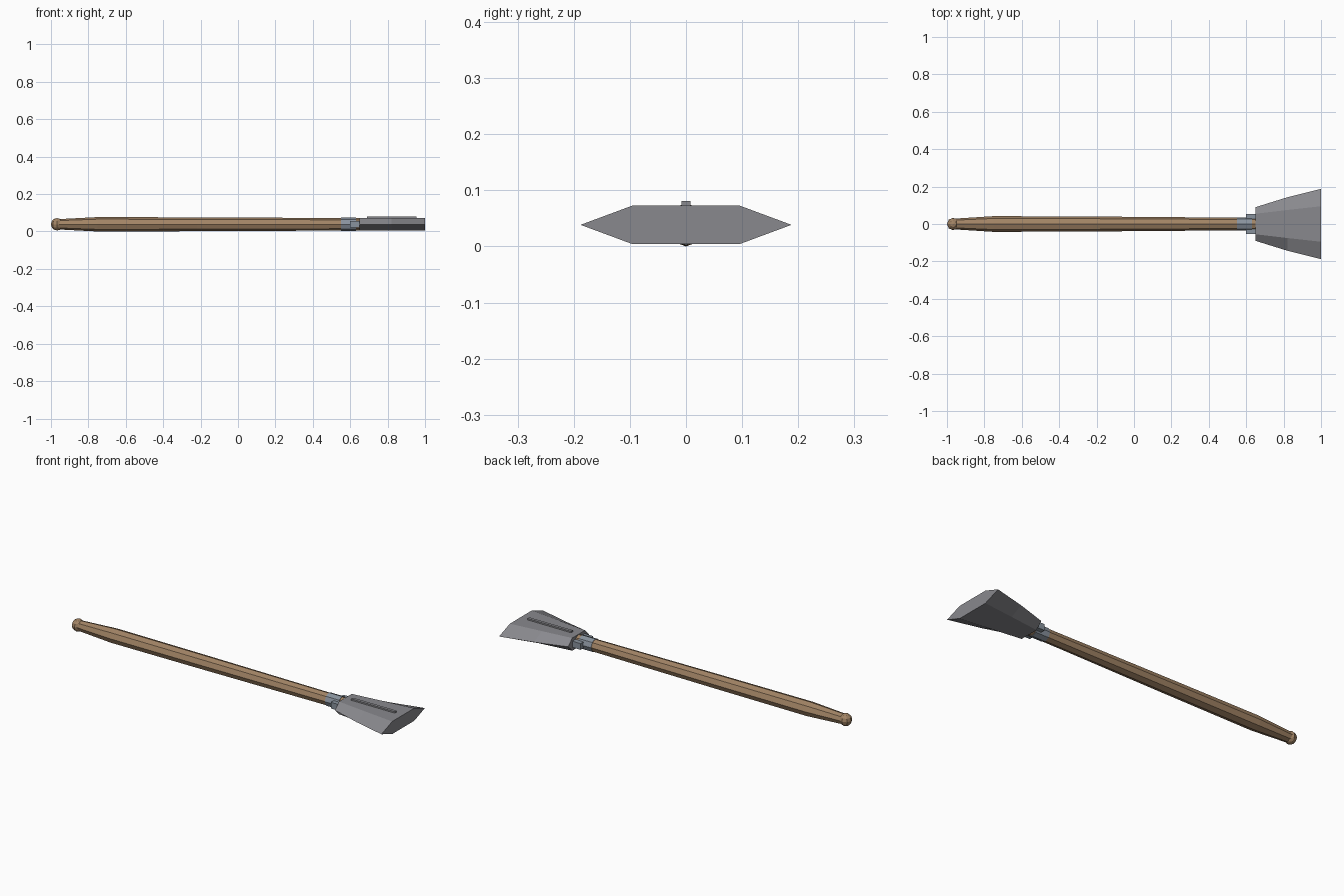
import bpy, bmesh, math

if "Cube" in bpy.data.objects:
    bpy.data.objects.remove(bpy.data.objects["Cube"])

ZC = 0.0385  # height of the tool's axis


def material(name, rgb):
    m = bpy.data.materials.new(name)
    m.diffuse_color = (*rgb, 1)
    m.use_nodes = True
    m.node_tree.nodes["Principled BSDF"].inputs["Base Color"].default_value = m.diffuse_color
    return m


wood = material("wood", (0.36, 0.23, 0.13))
steel = material("steel", (0.25, 0.25, 0.27))
collar_steel = material("collar_steel", (0.25, 0.29, 0.34))


def loft(name, sections, mat):
    """Skin a list of (x, [(y, z), ...]) cross-sections along x, capped at both ends."""
    bm = bmesh.new()
    rings = [[bm.verts.new((x, y, z + ZC)) for y, z in pts] for x, pts in sections]
    n = len(rings[0])
    for a, b in zip(rings, rings[1:]):
        for i in range(n):
            j = (i + 1) % n
            bm.faces.new((a[i], a[j], b[j], b[i]))
    bm.faces.new(rings[0])
    bm.faces.new(rings[-1])
    bmesh.ops.recalc_face_normals(bm, faces=bm.faces)
    me = bpy.data.meshes.new(name)
    bm.to_mesh(me)
    bm.free()
    me.materials.append(mat)
    ob = bpy.data.objects.new(name, me)
    bpy.context.collection.objects.link(ob)
    return ob


def octagon(ry, rz):
    return [(ry * math.cos(i * math.pi / 4), rz * math.sin(i * math.pi / 4)) for i in range(8)]


def hexagon(flat, tip, h):
    return [(tip, 0), (flat, h), (-flat, h), (-tip, 0), (-flat, -h), (flat, -h)]


def box(name, x0, x1, y0, y1, z0, z1, mat):
    pts = [(y0, z0), (y1, z0), (y1, z1), (y0, z1)]
    return loft(name, [(x0, pts), (x1, pts)], mat)


# Octagonal wooden handle, thickest in the grip area
handle = [(-0.97, 0.028, 0.027), (-0.75, 0.042, 0.0385),
          (-0.22, 0.040, 0.037), (0.66, 0.033, 0.033)]
loft("handle", [(x, octagon(ry, rz)) for x, ry, rz in handle], wood)

# Rounded pommel
bpy.ops.mesh.primitive_uv_sphere_add(segments=8, ring_count=6, radius=0.033,
                                     location=(-0.967, 0, ZC))
pommel = bpy.context.object
pommel.name = "pommel"
pommel.data.materials.append(wood)

# Metal collar at the head
loft("collar", [(0.55, octagon(0.036, 0.036)), (0.63, octagon(0.036, 0.036))], collar_steel)

# Side lugs joining collar and blade
for side, s in (("left", 1), ("right", -1)):
    ys = sorted((s * 0.022, s * 0.054))
    box(side + "_lug", 0.60, 0.655, *ys, -0.017, 0.017, collar_steel)

# Flared blade with bevelled side edges
blade = [(0.65, 0.055, 0.09), (0.82, 0.075, 0.143), (1.0, 0.095, 0.188)]
loft("blade", [(x, hexagon(f, t, 0.0345)) for x, f, t in blade], steel)

# Raised rib on top of the blade
box("blade_rib", 0.69, 0.955, -0.008, 0.008, 0.03, 0.0425, steel)
